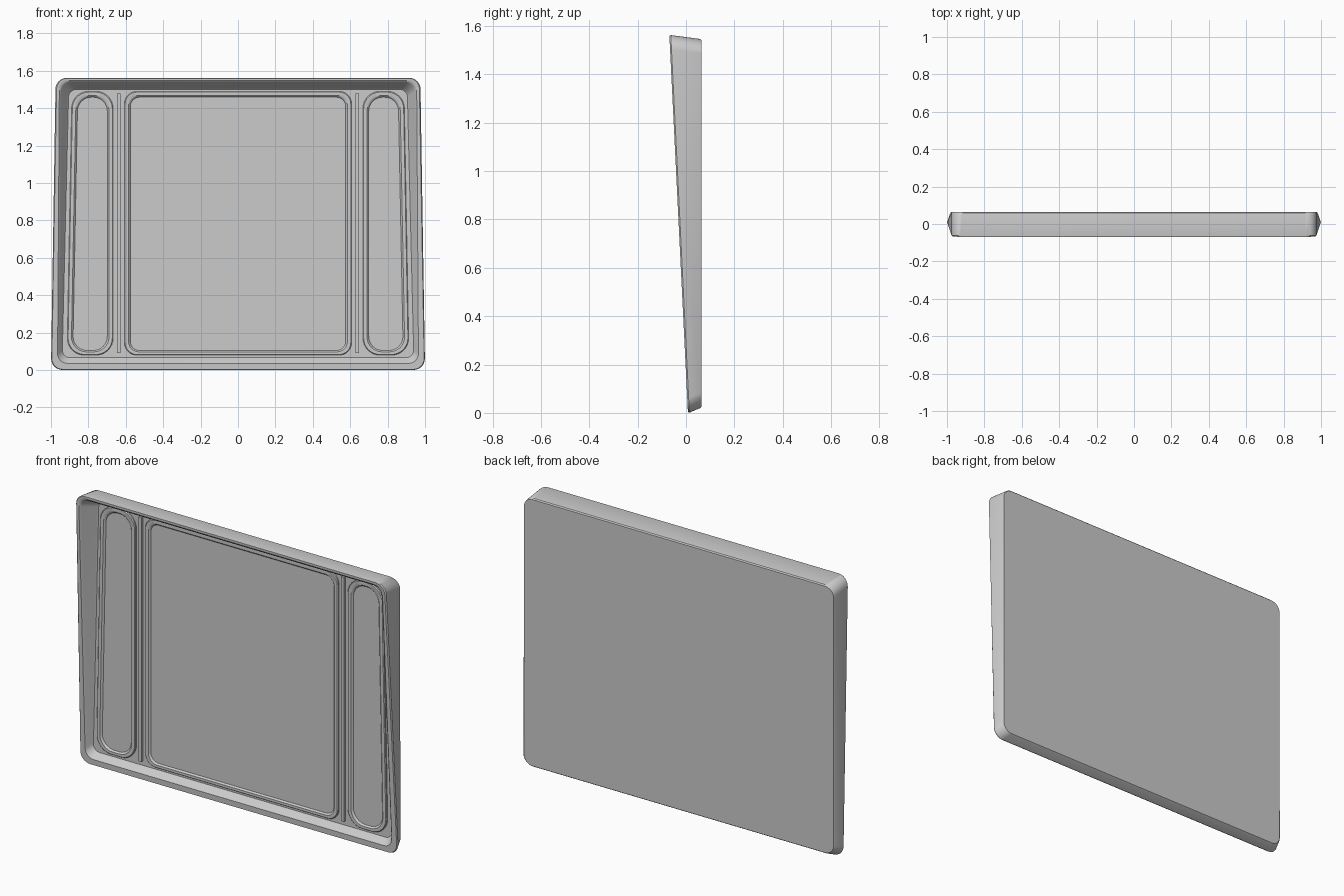
import bpy, bmesh, math
from mathutils import Vector

if "Cube" in bpy.data.objects:
    bpy.data.objects.remove(bpy.data.objects["Cube"])

SEG = 8
BACK = 0.065     # rear face
FLOOR = 0.042    # tray floor
PAD = 0.030      # top of the raised borders


def rim_y(z):
    return 0.008 - 0.077 * z / 1.565


def rounded(corners, r):
    """Rounded outline (x, z) through a convex quad."""
    pts = []
    for i in range(4):
        c = Vector(corners[i])
        a = (Vector(corners[i - 1]) - c).normalized()
        b = (Vector(corners[(i + 1) % 4]) - c).normalized()
        half = a.angle(b) / 2
        d = r / math.tan(half)
        centre = c + (a + b).normalized() * (r / math.sin(half))
        u, v = c + a * d - centre, c + b * d - centre
        sweep = u.angle(v)
        for k in range(SEG + 1):
            t = k / SEG
            pts.append(centre + (u * math.sin((1 - t) * sweep)
                                 + v * math.sin(t * sweep)) / math.sin(sweep))
    return pts


def quad(xb0, xb1, xt0, xt1, z0, z1):
    return [(xb0, z0), (xb1, z0), (xt1, z1), (xt0, z1)]


def sym(hb, ht, z0, z1):
    return quad(-hb, hb, -ht, ht, z0, z1)


def shell(name, loops, mirror=False):
    """Bridge loops of (corners, radius, y), closing both ends."""
    bm = bmesh.new()
    rings = []
    for corners, r, y in loops:
        rings.append([bm.verts.new((-p.x if mirror else p.x,
                                    y(p.y) if callable(y) else y, p.y))
                      for p in rounded(corners, r)])
    n = len(rings[0])
    for a, b in zip(rings, rings[1:]):
        for i in range(n):
            j = (i + 1) % n
            bm.faces.new((a[i], a[j], b[j], b[i]))
    bm.faces.new(rings[0])
    bm.faces.new(rings[-1])
    bmesh.ops.recalc_face_normals(bm, faces=bm.faces)
    me = bpy.data.meshes.new(name)
    bm.to_mesh(me)
    bm.free()
    ob = bpy.data.objects.new(name, me)
    bpy.context.collection.objects.link(ob)
    bpy.ops.object.select_all(action='DESELECT')
    ob.select_set(True)
    bpy.context.view_layer.objects.active = ob
    bpy.ops.object.shade_smooth_by_angle(angle=math.radians(35))
    return ob


def border(name, shape, r, mirror=False):
    """Raised rounded border around a sunken panel; shape(i) is the outline inset by i."""
    steps = [(0, FLOOR + 0.004), (0, PAD + 0.004), (0.004, PAD), (0.022, PAD),
             (0.027, PAD + 0.004), (0.031, FLOOR - 0.002)]
    shell(name, [(shape(i), r - i * 0.5, y) for i, y in steps], mirror)


# tray body: back, tapering outer wall, sloping rim, inner wall, floor
shell("tray_body", [
    (sym(0.975, 0.975, 0.025, 1.54), 0.055, BACK),
    (sym(0.982, 0.976, 0.02, 1.546), 0.06, BACK - 0.006),
    (sym(1.0, 0.975, 0.001, 1.562), 0.06, lambda z: rim_y(z) + 0.006),
    (sym(0.996, 0.969, 0.004, 1.56), 0.058, rim_y),
    (sym(0.965, 0.955, 0.036, 1.547), 0.052, rim_y),
    (sym(0.958, 0.945, 0.043, 1.537), 0.05, lambda z: rim_y(z) + 0.008),
    (sym(0.945, 0.912, 0.06, 1.507), 0.045, FLOOR - 0.006),
    (sym(0.940, 0.905, 0.066, 1.50), 0.04, FLOOR),
])

# large middle panel
border("middle_panel", lambda i: sym(0.607 - i, 0.607 - i, 0.08 + i * 0.8, 1.49 - i), 0.065)

# narrow side panels and divider ribs
for side, flip in (("left", False), ("right", True)):
    border(side + "_panel",
           lambda i: quad(-0.914 + i, -0.668 - i, -0.888 + i, -0.668 - i,
                          0.08 + i * 0.8, 1.49 - i), 0.09, flip)
    rib = quad(-0.647, -0.627, -0.647, -0.627, 0.09, 1.48)
    shell(side + "_rib", [(rib, 0.003, FLOOR + 0.004), (rib, 0.003, PAD)], flip)
